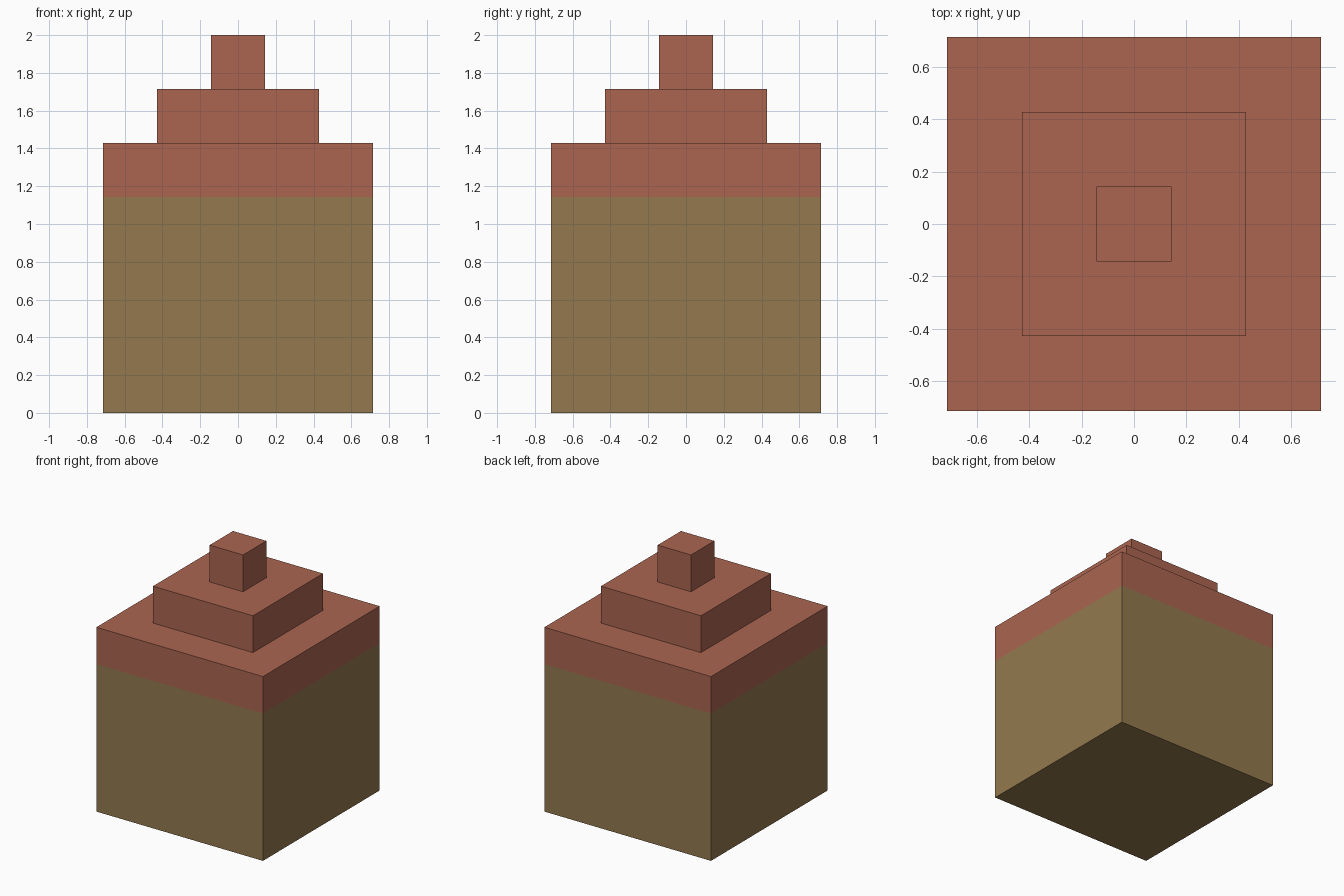
import bpy
import bmesh

cube = bpy.data.objects.get("Cube")
if cube:
    bpy.data.objects.remove(cube, do_unlink=True)

U = 2 / 7  # one block


def make_material(name, rgb):
    mat = bpy.data.materials.new(name)
    mat.use_nodes = True
    color = (*rgb, 1.0)
    mat.diffuse_color = color
    mat.node_tree.nodes["Principled BSDF"].inputs["Base Color"].default_value = color
    return mat


def square_shell(name, profile, mat, cap_bottom=False, cap_top=False):
    """Sweep (half width, height) steps into a square, flat-faced shell."""
    bm = bmesh.new()
    rings = [[bm.verts.new((sx * w, sy * w, z))
              for sx, sy in ((-1, -1), (1, -1), (1, 1), (-1, 1))]
             for w, z in profile]
    for low, high in zip(rings, rings[1:]):
        for i in range(4):
            j = (i + 1) % 4
            bm.faces.new((low[i], low[j], high[j], high[i]))
    if cap_bottom:
        bm.faces.new(rings[0][::-1])
    if cap_top:
        bm.faces.new(rings[-1])
    mesh = bpy.data.meshes.new(name)
    bm.to_mesh(mesh)
    bm.free()
    mesh.materials.append(mat)
    obj = bpy.data.objects.new(name, mesh)
    bpy.context.collection.objects.link(obj)
    return obj


wood = make_material("brown wood", (0.292, 0.191, 0.077))
brick = make_material("red brick", (0.405, 0.130, 0.080))

# Walls: four blocks high
square_shell("walls", [(2.5 * U, 0), (2.5 * U, 4 * U)], wood, cap_bottom=True)

# Stepped roof: three shrinking tiers
steps = []
for tier, half in enumerate((2.5, 1.5, 0.5)):
    steps += [(half * U, (4 + tier) * U), (half * U, (5 + tier) * U)]
square_shell("stepped_roof", steps, brick, cap_top=True)
